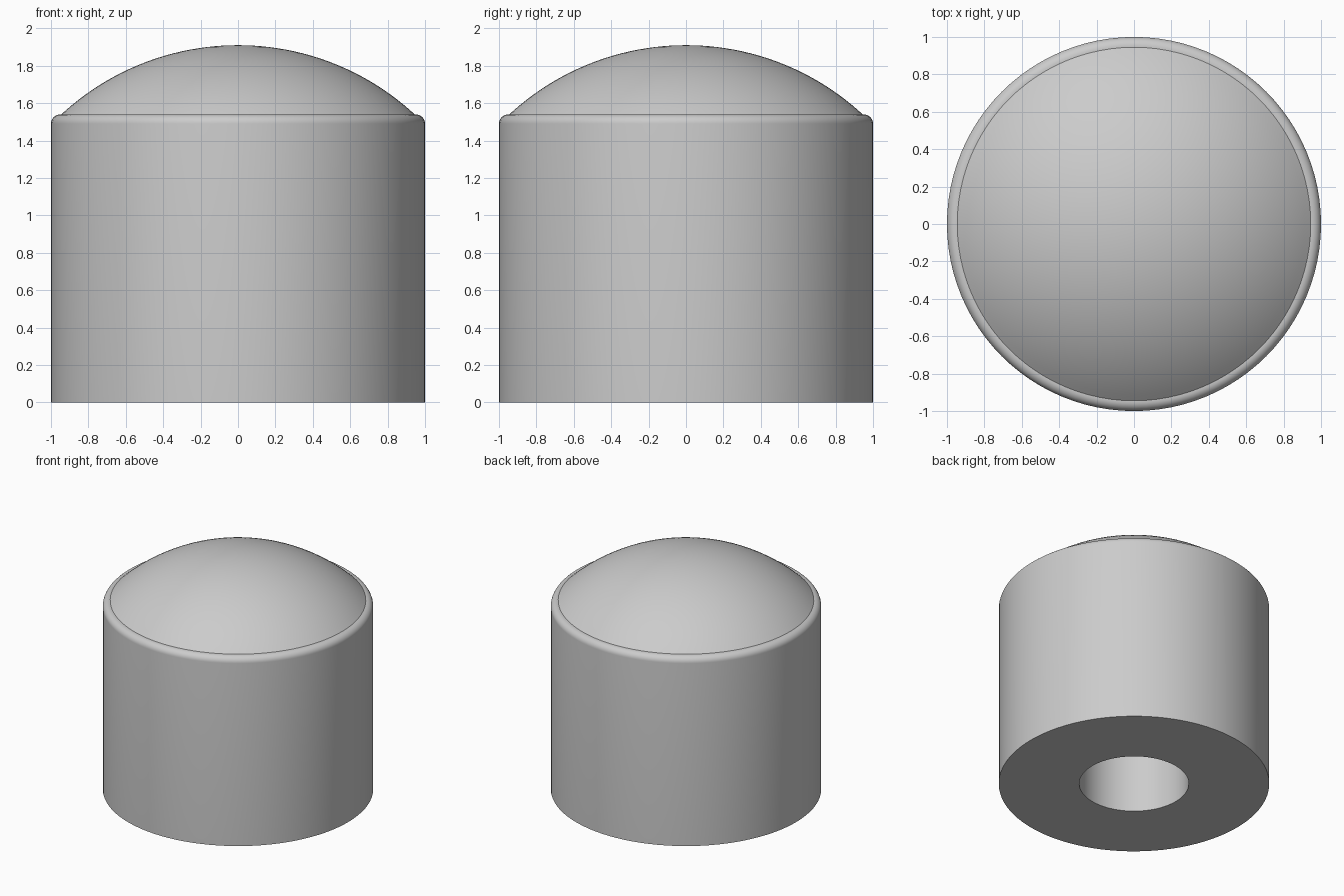
import bpy
import bmesh
from math import sin, cos, asin, pi

if "Cube" in bpy.data.objects:
    bpy.data.objects.remove(bpy.data.objects["Cube"], do_unlink=True)

SEGMENTS = 96
RADIUS, RIM_Z, ROUND = 1.0, 1.54, 0.05
HOLE_RADIUS, HOLE_DEPTH = 0.405, 1.0
DOME_EDGE, DOME_TOP = 0.945, 1.91

grey = bpy.data.materials.new("plain_grey")
grey.use_nodes = True
colour = (0.6, 0.6, 0.6, 1)
grey.diffuse_color = colour
grey.node_tree.nodes["Principled BSDF"].inputs["Base Color"].default_value = colour

# Half profile: blind hole, underside, wall
profile = [(0, HOLE_DEPTH), (HOLE_RADIUS, HOLE_DEPTH), (HOLE_RADIUS, 0), (RADIUS, 0)]

# Rounded rim
for i in range(9):
    a = i / 8 * pi / 2
    profile.append((RADIUS - ROUND + ROUND * cos(a), RIM_Z - ROUND + ROUND * sin(a)))

# Spherical dome
rise = DOME_TOP - RIM_Z
sphere = (DOME_EDGE ** 2 + rise ** 2) / (2 * rise)
edge_angle = asin(DOME_EDGE / sphere)
for i in range(24, -1, -1):
    a = edge_angle * i / 24
    profile.append((sphere * sin(a), DOME_TOP - sphere + sphere * cos(a)))

# Revolve into one closed body
bm = bmesh.new()
verts = [bm.verts.new((r, 0, z)) for r, z in profile]
edges = [bm.edges.new(pair) for pair in zip(verts, verts[1:])]
bmesh.ops.spin(bm, geom=verts + edges, cent=(0, 0, 0), axis=(0, 0, 1),
               angle=2 * pi, steps=SEGMENTS, use_merge=True)
bmesh.ops.remove_doubles(bm, verts=bm.verts, dist=0.0001)
bmesh.ops.recalc_face_normals(bm, faces=bm.faces)
mesh = bpy.data.meshes.new("domed_foot")
bm.to_mesh(mesh)
bm.free()
mesh.materials.append(grey)
foot = bpy.data.objects.new("domed_foot", mesh)
bpy.context.collection.objects.link(foot)

bpy.ops.object.select_all(action="DESELECT")
foot.select_set(True)
bpy.context.view_layer.objects.active = foot
bpy.ops.object.shade_smooth_by_angle(angle=pi / 6)
